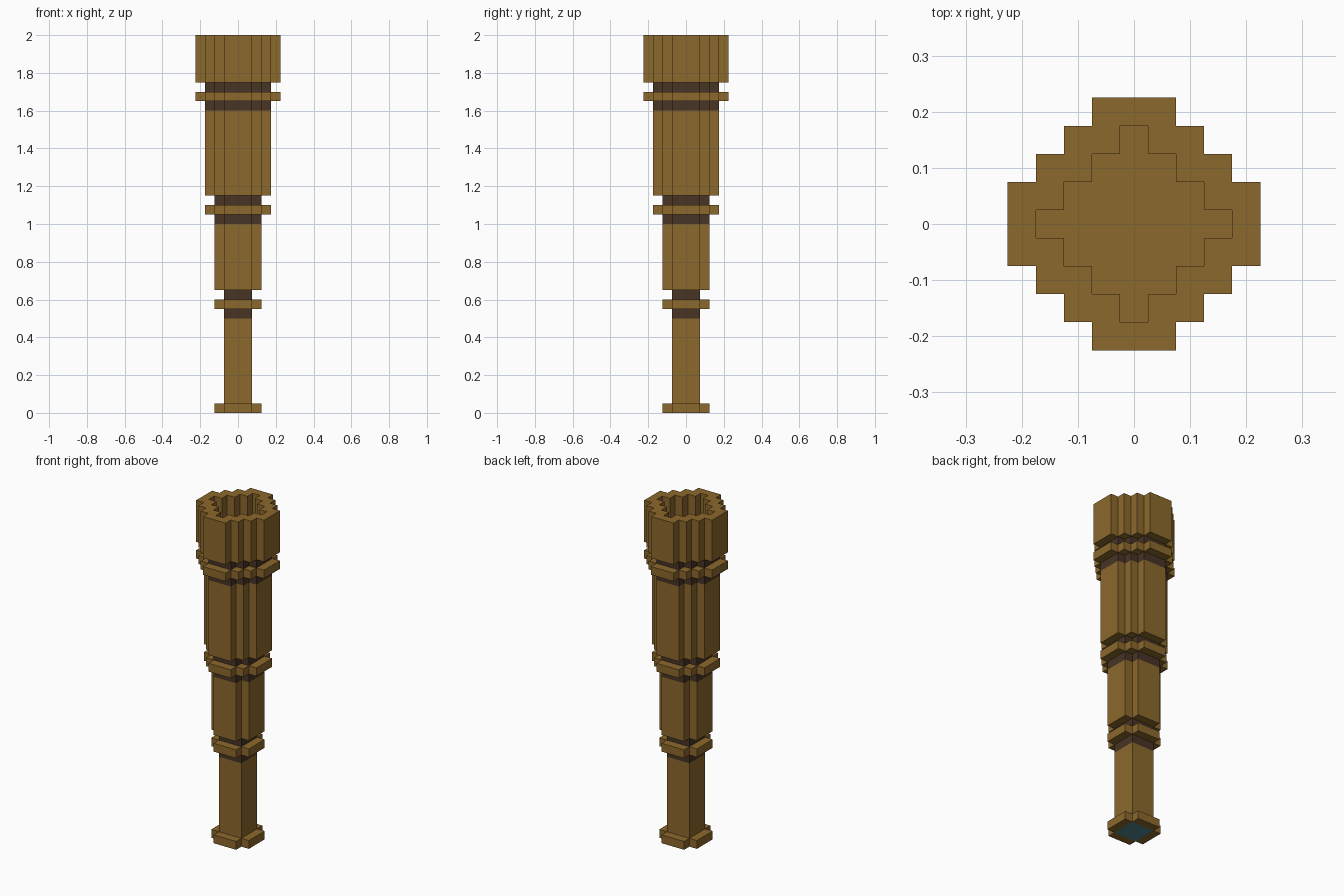
import bpy, bmesh
from mathutils import Vector, Matrix

U = 0.05  # size of one block

cube = bpy.data.objects.get("Cube")
if cube:
    bpy.data.objects.remove(cube, do_unlink=True)


def material(name, rgb):
    m = bpy.data.materials.new(name)
    m.use_nodes = True
    m.diffuse_color = (*rgb, 1)
    m.node_tree.nodes["Principled BSDF"].inputs["Base Color"].default_value = (*rgb, 1)
    return m


brass = material("brass_brown", (0.262, 0.138, 0.025))
dark = material("dark_leather", (0.065, 0.034, 0.018))
glass = material("teal_glass", (0.08, 0.24, 0.27))


def outline(radius, tip):
    """Stepped round section: reach of the arms and half width of their ends, in blocks."""
    quarter = []
    x, y = radius, tip
    while x > tip:
        quarter += [(x, y), (x - 1, y)]
        x, y = x - 1, y + 1
    quarter.append((x, y))
    points = []
    for _ in range(4):
        points += quarter
        quarter = [(-b, a) for a, b in quarter]
    return points


def loft(bm, rings):
    """Skin a list of (outline, height) rings and cap both ends."""
    loops = [[bm.verts.new(Vector((x, y, z)) * U) for x, y in pts] for pts, z in rings]
    for low, high in zip(loops, loops[1:]):
        n = len(low)
        for i in range(n):
            j = (i + 1) % n
            bm.faces.new((low[i], low[j], high[j], high[i]))
    bm.faces.new(loops[0][::-1])
    bm.faces.new(loops[-1])


def finish(name, bm, *mats):
    mesh = bpy.data.meshes.new(name)
    bm.to_mesh(mesh)
    bm.free()
    for m in mats:
        mesh.materials.append(m)
    obj = bpy.data.objects.new(name, mesh)
    bpy.context.collection.objects.link(obj)
    return obj


def section(name, radius, bottom, top, mat):
    bm = bmesh.new()
    pts = outline(radius, 1.5)
    loft(bm, [(pts, bottom), (pts, top)])
    return finish(name, bm, mat)


# Eyepiece tube, with the glass on its underside
eye_tube = section("eyepiece_tube", 1.5, 0, 10, brass)
eye_tube.data.materials.append(glass)
for face in eye_tube.data.polygons:
    if face.normal.z < -0.5:
        face.material_index = 1

# Eyepiece flange: four tabs around the foot of the tube
bm = bmesh.new()
for i in range(4):
    tab = bmesh.ops.create_cube(bm, size=U)["verts"]
    bmesh.ops.scale(bm, vec=(1, 3, 1), verts=tab)
    bmesh.ops.translate(bm, vec=(2 * U, 0, U / 2), verts=tab)
    bmesh.ops.rotate(bm, matrix=Matrix.Rotation(i * 1.5707963, 3, "Z"), verts=tab)
finish("eyepiece_flange", bm, brass)

# Joints: a collar ring between two dark bands
for name, radius, z in (("lower", 1.5, 10), ("middle", 2.5, 20), ("upper", 3.5, 32)):
    section(name + "_band_bottom", radius, z, z + 1, dark)
    section(name + "_collar", radius + 1, z + 1, z + 2, brass)
    section(name + "_band_top", radius, z + 2, z + 3, dark)

# Wider tubes
section("middle_tube", 2.5, 13, 20, brass)
section("main_tube", 3.5, 23, 32, brass)

# Hollow head with a stepped bore
outer, bore = outline(4.5, 1.5), outline(3.5, 0.5)
bm = bmesh.new()
loft(bm, [(outer, 35), (outer, 40), (bore, 40), (bore, 36)])
finish("hollow_head", bm, brass)
